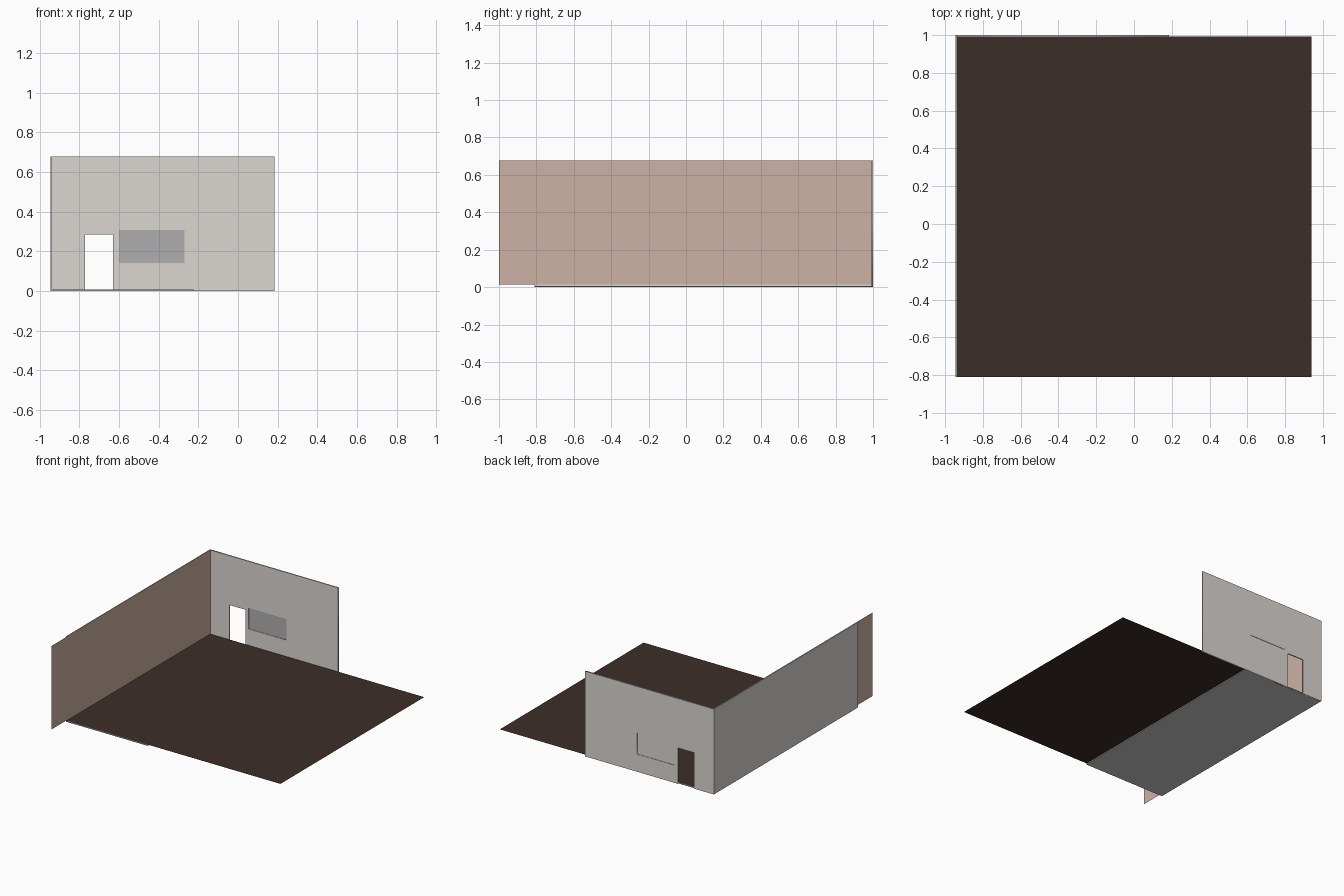
import bpy
from math import pi

if "Cube" in bpy.data.objects:
    bpy.data.objects.remove(bpy.data.objects["Cube"])


def material(name, rgb):
    m = bpy.data.materials.new(name)
    m.diffuse_color = (*rgb, 1)
    m.use_nodes = True
    m.node_tree.nodes["Principled BSDF"].inputs["Base Color"].default_value = m.diffuse_color
    return m


PLASTER = material("plaster", (0.71, 0.68, 0.65))
PINK = material("pink_paint", (0.61, 0.44, 0.37))
BROWN = material("brown_floor", (0.045, 0.027, 0.021))
GLASS = material("window_grey", (0.43, 0.43, 0.43))


def mesh(name, verts, faces, mat):
    me = bpy.data.meshes.new(name)
    me.from_pydata(verts, [], faces)
    if mat:
        me.materials.append(mat)
    ob = bpy.data.objects.new(name, me)
    bpy.context.collection.objects.link(ob)
    return ob


def box(name, x0, x1, y0, y1, z0, z1, mat=None):
    v = [(x, y, z) for x in (x0, x1) for y in (y0, y1) for z in (z0, z1)]
    f = [(0, 1, 3, 2), (4, 6, 7, 5), (0, 4, 5, 1),
         (2, 3, 7, 6), (0, 2, 6, 4), (1, 5, 7, 3)]
    return mesh(name, v, f, mat)


def sheet(name, corners, mat):
    return mesh(name, corners, [(0, 1, 2, 3)], mat)


def upright_panel(name, loops, y, thick, mat):
    # filled outlines in x-z, given thickness along y
    cu = bpy.data.curves.new(name, 'CURVE')
    cu.dimensions = '2D'
    cu.fill_mode = 'BOTH'
    cu.extrude = thick / 2
    for pts in loops:
        s = cu.splines.new('POLY')
        s.points.add(len(pts) - 1)
        for p, (x, z) in zip(s.points, pts):
            p.co = (x, z, 0, 1)
        s.use_cyclic_u = True
    cu.materials.append(mat)
    ob = bpy.data.objects.new(name, cu)
    ob.rotation_euler = (pi / 2, 0, 0)
    ob.location.y = y
    bpy.context.collection.objects.link(ob)
    return ob


H = 0.677
WX0, WX1, WZ0, WZ1 = -0.60, -0.27, 0.14, 0.307

# floor: brown sheet over a narrower slab
sheet("floor", [(-0.94, -0.81, 0.01), (0.94, -0.81, 0.01),
                (0.94, 0.993, 0.01), (-0.94, 0.993, 0.01)], BROWN)
box("floor_slab", -0.94, -0.225, -0.81, 0.993, 0, 0.007)

# back wall with doorway notch and window hole
upright_panel("back_wall", [
    [(-0.94, 0), (-0.77, 0), (-0.77, 0.285), (-0.63, 0.285),
     (-0.63, 0), (0.185, 0), (0.185, H), (-0.94, H)],
    [(WX0, WZ0), (WX0, WZ1), (WX1, WZ1), (WX1, WZ0)]], 0.9955, 0.009, PLASTER)

# window: recessed panel, grey inner face and slim upright bars
box("window_panel", WX0, WX1, 0.995, 0.9965, WZ0, WZ1, PLASTER)
sheet("window_pane", [(WX0, 0.9945, WZ0), (WX1, 0.9945, WZ0),
                      (WX1, 0.9945, WZ1), (WX0, 0.9945, WZ1)], GLASS)
for i, x in enumerate((-0.567, -0.435)):
    box(f"window_bar_{i + 1}", x - 0.002, x + 0.002, 0.992, 0.9943, WZ0, WZ1, GLASS)

# left wall: plaster slab with a longer pink facing inside
box("left_wall", -0.945, -0.938, -0.81, 1.0, 0, H, PLASTER)
sheet("pink_facing", [(-0.936, -1, 0.014), (-0.936, 0.991, 0.014),
                      (-0.936, 0.991, H), (-0.936, -1, H)], PINK)
